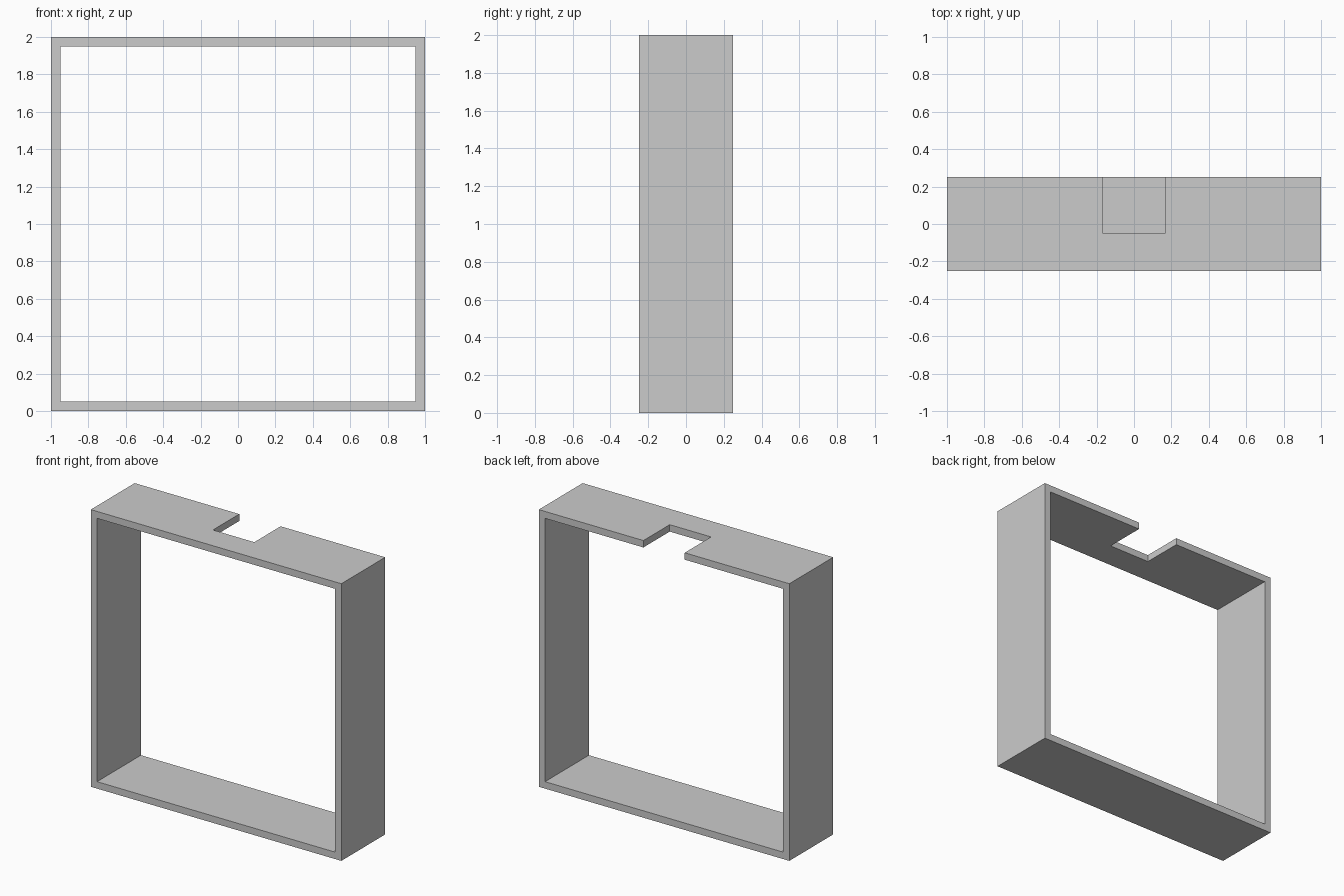
import bpy, bmesh
from mathutils import Matrix

if "Cube" in bpy.data.objects:
    bpy.data.objects.remove(bpy.data.objects["Cube"])

W, D, H, T = 2.0, 0.5, 2.0, 0.05      # outer size and wall thickness
NOTCH_W, NOTCH_FRONT = 0.33, -0.05    # cut-out in the back of the top wall


def box(name, lo, hi):
    size = [b - a for a, b in zip(lo, hi)]
    mid = [(a + b) / 2 for a, b in zip(lo, hi)]
    bm = bmesh.new()
    bmesh.ops.create_cube(bm, size=1, matrix=Matrix.Translation(mid) @ Matrix.Diagonal((*size, 1)))
    mesh = bpy.data.meshes.new(name)
    bm.to_mesh(mesh)
    bm.free()
    obj = bpy.data.objects.new(name, mesh)
    bpy.context.collection.objects.link(obj)
    return obj


def cut(target, cutter):
    mod = target.modifiers.new(cutter.name, 'BOOLEAN')
    mod.operation = 'DIFFERENCE'
    mod.solver = 'EXACT'
    mod.object = cutter
    bpy.context.view_layer.objects.active = target
    bpy.ops.object.modifier_apply(modifier=mod.name)
    bpy.data.objects.remove(cutter)


# Square frame, open front and back
frame = box("square_frame", (-W / 2, -D / 2, 0), (W / 2, D / 2, H))
cut(frame, box("opening_cutter", (-W / 2 + T, -D, T), (W / 2 - T, D, H - T)))

# Rectangular notch through the top wall, open to the back
cut(frame, box("notch_cutter", (-NOTCH_W / 2, NOTCH_FRONT, H - 3 * T), (NOTCH_W / 2, D, H + T)))
